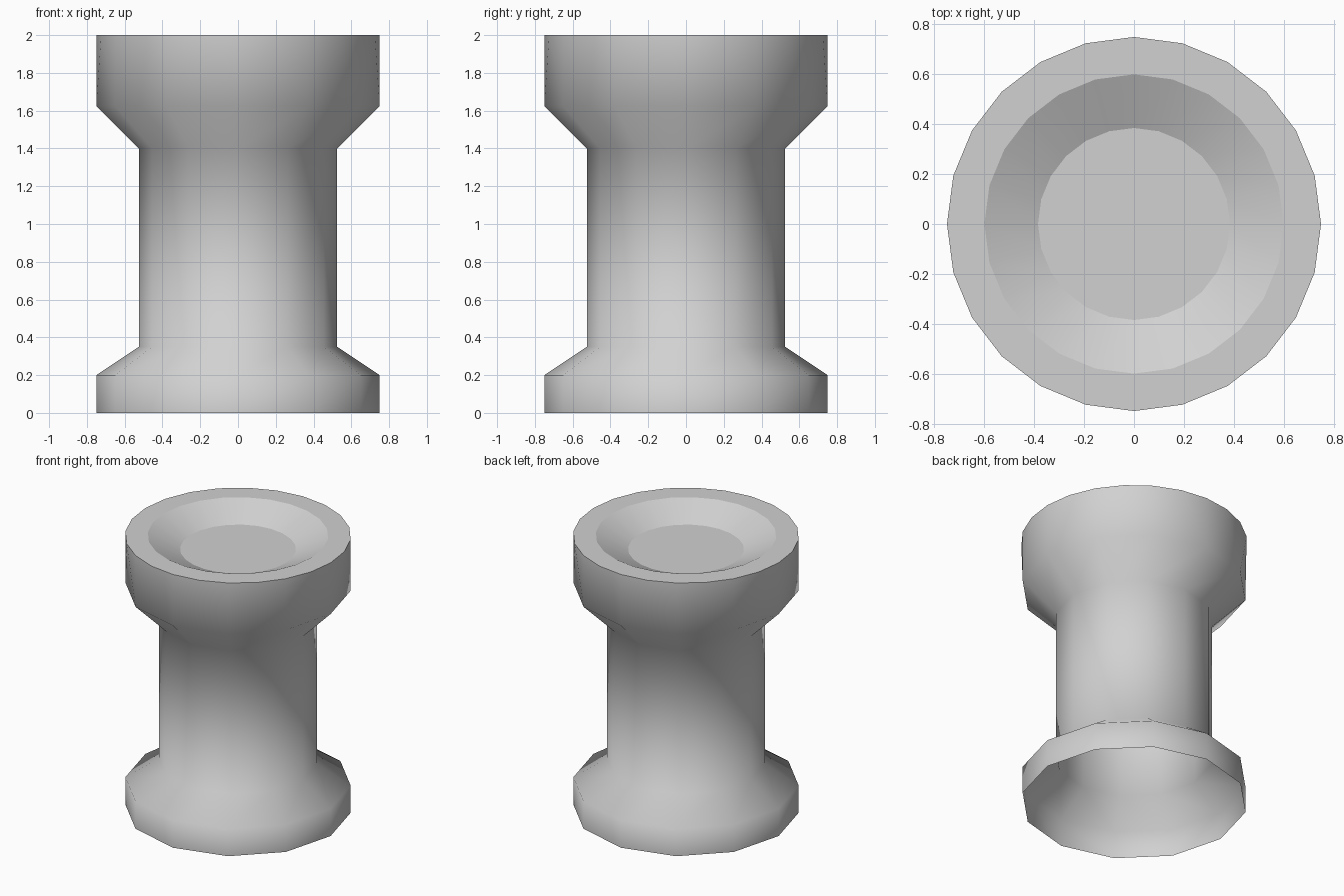
import bpy
import bmesh
from math import cos, sin, tau

default_cube = bpy.data.objects.get("Cube")
if default_cube:
    bpy.data.objects.remove(default_cube, do_unlink=True)

# Single plain grey
grey = bpy.data.materials.new("plain_grey")
grey.use_nodes = True
colour = (0.64, 0.64, 0.64, 1)
grey.diffuse_color = colour
grey.node_tree.nodes["Principled BSDF"].inputs["Base Color"].default_value = colour

COARSE, FINE = 12, 24
bm = bmesh.new()


def ring(radius, z, count):
    return [bm.verts.new((radius * cos(tau * i / count), radius * sin(tau * i / count), z))
            for i in range(count)]


def bridge(low, high, smooth=True):
    n = len(low)
    for i in range(n):
        j = (i + 1) % n
        bm.faces.new((low[i], low[j], high[j], high[i])).smooth = smooth


# Outer shell: open foot, flare, shaft and flared head
profile = [(0.75, 0), (0.75, 0.2), (0.525, 0.35), (0.525, 1.4), (0.75, 1.625)]
shell = [ring(r, z, COARSE) for r, z in profile]
for low, high in zip(shell, shell[1:]):
    bridge(low, high)

# Head wall: the coarse ring fans out to the finer rim
head = shell[-1]
rim = ring(0.75, 2, FINE)
for i, v in enumerate(head):
    before, middle, after = rim[2 * i - 1], rim[2 * i], rim[2 * i + 1]
    for tri in ((v, middle, before), (v, after, middle), (v, head[(i + 1) % COARSE], after)):
        bm.faces.new(tri).smooth = True

# Flat rim, sloping dish and flat dish floor
dish_edge = ring(0.6, 2, FINE)
floor = ring(0.385, 1.9, FINE)
bridge(rim, dish_edge, smooth=False)
bridge(dish_edge, floor)
bm.faces.new(floor).smooth = False

# Crisp edges where flat parts meet rounded ones
for edge in bm.edges:
    faces = edge.link_faces
    if len(faces) == 2 and faces[0].smooth != faces[1].smooth:
        edge.smooth = False

mesh = bpy.data.meshes.new("tower_piece")
bm.to_mesh(mesh)
bm.free()
mesh.materials.append(grey)
bpy.context.collection.objects.link(bpy.data.objects.new("tower_piece", mesh))
